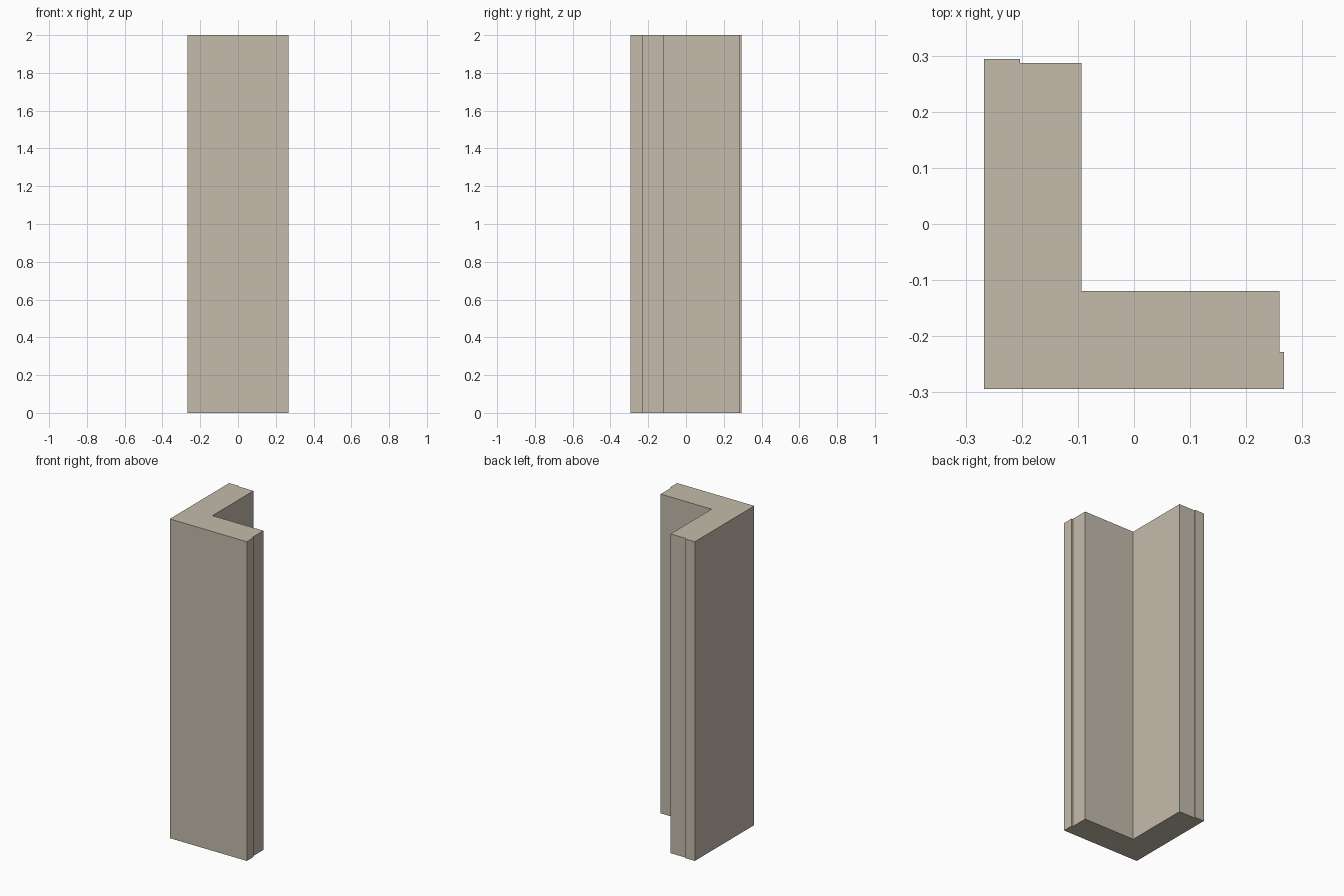
import bpy, bmesh

if "Cube" in bpy.data.objects:
    bpy.data.objects.remove(bpy.data.objects["Cube"])

HEIGHT = 2.0

stone = bpy.data.materials.new("warm_beige")
stone.diffuse_color = (0.55, 0.50, 0.41, 1.0)
stone.use_nodes = True
stone.node_tree.nodes["Principled BSDF"].inputs["Base Color"].default_value = stone.diffuse_color

# L-shaped cross-section with a small raised lip at each outer end
profile = [
    (-0.267, -0.294), (0.267, -0.294), (0.267, -0.228), (0.259, -0.228),
    (0.259, -0.119), (-0.094, -0.119), (-0.094, 0.287), (-0.203, 0.287),
    (-0.203, 0.294), (-0.267, 0.294),
]

# Extrude the section upward into the corner post
bm = bmesh.new()
base = bm.faces.new([bm.verts.new((x, y, 0.0)) for x, y in profile])
result = bmesh.ops.extrude_face_region(bm, geom=[base], use_keep_orig=True)
top_verts = [g for g in result["geom"] if isinstance(g, bmesh.types.BMVert)]
bmesh.ops.translate(bm, verts=top_verts, vec=(0, 0, HEIGHT))
bmesh.ops.recalc_face_normals(bm, faces=bm.faces[:])

mesh = bpy.data.meshes.new("corner_post")
bm.to_mesh(mesh)
bm.free()
mesh.materials.append(stone)
post = bpy.data.objects.new("corner_post", mesh)
bpy.context.collection.objects.link(post)
